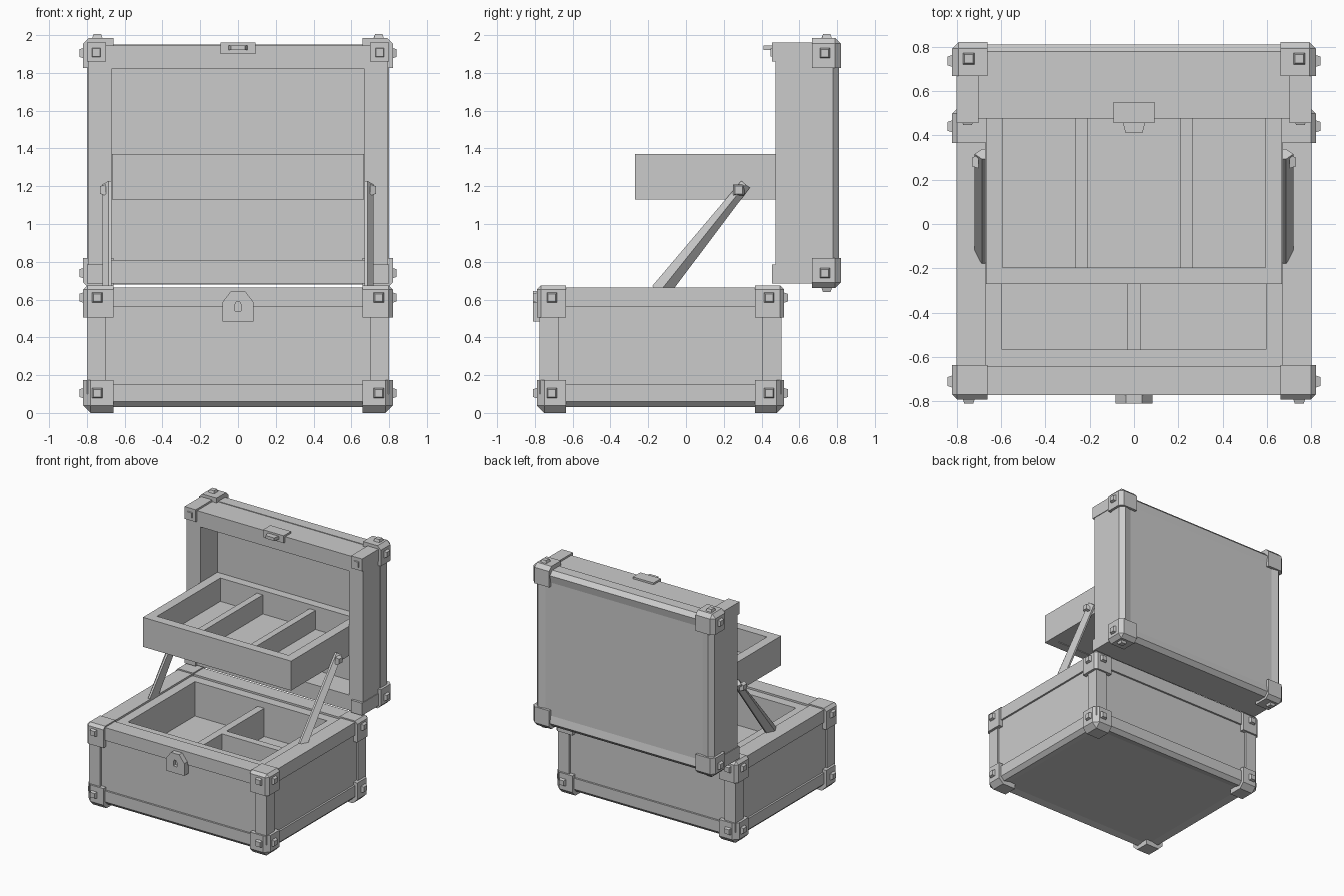
import bpy, bmesh, math
from mathutils import Vector, Matrix

if "Cube" in bpy.data.objects:
    bpy.data.objects.remove(bpy.data.objects["Cube"])

grey = bpy.data.materials.new("plain_grey")
grey.use_nodes = True
grey.diffuse_color = (0.6, 0.6, 0.6, 1)
grey.node_tree.nodes["Principled BSDF"].inputs["Base Color"].default_value = (0.6, 0.6, 0.6, 1)


def finish(name, bm):
    bmesh.ops.recalc_face_normals(bm, faces=bm.faces)
    mesh = bpy.data.meshes.new(name)
    bm.to_mesh(mesh)
    bm.free()
    mesh.materials.append(grey)
    ob = bpy.data.objects.new(name, mesh)
    bpy.context.collection.objects.link(ob)
    return ob


def add_box(bm, lo, hi):
    lo, hi = Vector(lo), Vector(hi)
    m = Matrix.Translation((lo + hi) / 2) @ Matrix.Diagonal((*(hi - lo), 1))
    return bmesh.ops.create_cube(bm, size=1, matrix=m)["verts"]


def boxes(name, *pairs):
    bm = bmesh.new()
    for lo, hi in pairs:
        add_box(bm, lo, hi)
    return finish(name, bm)


def frame(name, lo, hi, t, axis):
    """Four walls of thickness t around an opening that runs along axis."""
    a, b = [i for i in range(3) if i != axis]
    parts = []
    for k, other in ((a, b), (b, None)):
        for low in (True, False):
            l, h = list(lo), list(hi)
            if low:
                h[k] = l[k] + t
            else:
                l[k] = h[k] - t
            if other is not None:
                l[other] += t
                h[other] -= t
            parts.append((l, h))
    return boxes(name, *parts)


def slab(name, lo, hi, normal, chamfer, border):
    """Solid plate whose face along normal is chamfered and has a sunk panel."""
    bm = bmesh.new()
    add_box(bm, lo, hi)
    n = Vector(normal)
    bm.normal_update()
    face = max(bm.faces, key=lambda f: f.normal.dot(n))
    bmesh.ops.bevel(bm, geom=list(face.edges), offset=chamfer, segments=1, affect='EDGES')
    bm.normal_update()
    face = max(bm.faces, key=lambda f: f.calc_center_median().dot(n))
    bmesh.ops.inset_region(bm, faces=[face], thickness=border)
    bmesh.ops.translate(bm, verts=face.verts, vec=-n * 0.012)
    return finish(name, bm)


def cap(name, lo, hi, out, chamfer):
    """Corner block, chamfered on the three edges at its outer corner."""
    bm = bmesh.new()
    verts = add_box(bm, lo, hi)
    tip = max(verts, key=lambda v: v.co.dot(Vector(out)))
    bmesh.ops.bevel(bm, geom=list(tip.link_edges), offset=chamfer, segments=1, affect='EDGES')
    return finish(name, bm)


def stud(name, pos, direction):
    """Square tapered rivet pointing along direction."""
    bm = bmesh.new()
    d = Vector(direction)
    r = math.sqrt(2)
    turn = d.to_track_quat('Z', 'Y').to_matrix().to_4x4()
    m = Matrix.Translation(Vector(pos) + d * 0.005) @ turn @ Matrix.Rotation(math.pi / 4, 4, 'Z')
    bmesh.ops.create_cone(bm, cap_ends=True, segments=4, radius1=0.03 * r,
                          radius2=0.02 * r, depth=0.03, matrix=m)
    return finish(name, bm)


def prism(name, points, to_3d, depth):
    """Extrude a flat outline along the vector depth."""
    bm = bmesh.new()
    f = bm.faces.new([bm.verts.new(to_3d(*p)) for p in points])
    ext = bmesh.ops.extrude_face_region(bm, geom=[f])["geom"]
    bmesh.ops.translate(bm, verts=[v for v in ext if isinstance(v, bmesh.types.BMVert)], vec=depth)
    return finish(name, bm)


# Base: plinth, wall panels and top rim
slab("base_bottom", (-.8, -.77, .03), (.8, .5, .15), (0, 0, -1), .03, .08)
frame("base_walls", (-.785, -.755, .15), (.785, .485, .56), .115, 2)
frame("base_rim", (-.8, -.77, .56), (.8, .5, .665), .13, 2)

# Base inner tray with dividers
frame("base_tray_walls", (-.67, -.64, .34), (.67, .37, .65), .075, 2)
boxes("base_tray_floor", ((-.6, -.57, .34), (.6, .3, .37)))
boxes("base_tray_dividers", ((-.03, -.565, .36), (.03, .295, .6)),
      ((.03, -.25, .36), (.595, -.19, .6)))

# Lid: back plate and walls standing open
slab("lid_back", (-.8, .69, .68), (.8, .81, 1.95), (0, 1, 0), .033, .085)
frame("lid_walls", (-.795, .475, .685), (.795, .69, 1.945), .125, 1)

# Corner posts, caps and rivets, mirrored left and right
for side, s in (("left", 1), ("right", -1)):
    def span(a, b):
        return min(s * a, s * b), max(s * a, s * b)

    x0, x1 = span(.66, .82)
    p0, p1 = span(.7, .8)
    for end, d, edge in (("front", -1, -.79), ("back", 1, .52)):
        tag = f"{side}_{end}"
        y0, y1 = sorted((edge, edge - d * .155))
        q0, q1 = sorted((edge - d * .015, edge - d * .115))
        boxes(f"base_post_{tag}", ((p0, q0, .1), (p1, q1, .6)))
        for level, up, z0, z1, sz in (("lower", -1, 0, .175, .105), ("upper", 1, .505, .675, .61)):
            cap(f"base_cap_{level}_{tag}", (x0, y0, z0), (x1, y1, z1), (s, d, up),
                .04 if up < 0 else .022)
            stud(f"base_rivet_side_{level}_{tag}", (s * .82, edge - d * .08, sz), (s, 0, 0))
            stud(f"base_rivet_{level}_{tag}", (s * .745, edge, sz), (0, d, 0))
    for level, up, edge in (("lower", -1, .66), ("upper", 1, 1.985)):
        tag = f"{level}_{side}"
        z0, z1 = sorted((edge, edge - up * .16))
        b0, b1 = sorted((edge - up * .025, edge - up * .125))
        cap(f"lid_cap_{tag}", (x0, .667, z0), (x1, .82, z1), (s, 1, up), .03)
        boxes(f"lid_bracket_{tag}", ((p0, .455, b0), (p1, .68, b1)))
        stud(f"lid_rivet_side_{tag}", (s * .82, .735, edge - up * .08), (s, 0, 0))
        stud(f"lid_rivet_end_{tag}", (s * .745, .745, edge), (0, 0, up))
    stud(f"lid_rivet_front_{side}", (s * .75, .467, 1.908), (0, -1, 0))

    # Support arm: ridged bar with a pointed upper end
    low, high = Vector((0, -.14, .64)), Vector((0, .315, 1.21))
    along = (high - low).normalized()
    across = Vector((0, -along.z, along.y))
    section = [(.67, -.05), (.67, .05), (.685, .05), (.718, 0), (.685, -.05)]
    arm = prism(f"support_arm_{side}", section,
                lambda x, w: low + across * w + Vector((s * x, 0, 0)), high - low)
    for v in arm.data.vertices:
        w = (v.co - low).dot(across)
        if (v.co - low).dot(along) > .5 and abs(w) > .01:
            v.co -= across * w * .42
    stud(f"arm_pivot_{side}", (s * .71, .28, 1.18), (s, 0, 0)).scale = (1, 1, 1)

# Raised tray with dividers
frame("raised_tray_walls", (-.668, -.27, 1.13), (.668, .695, 1.37), .075, 2)
boxes("raised_tray_floor", ((-.6, -.2, 1.135), (.6, .63, 1.18)))
boxes("raised_tray_dividers", *[((x - .027, -.197, 1.17), (x + .027, .625, 1.335))
                                for x in (-.237, .237)])

# Lid clasp with tongue
boxes("clasp_plate", ((-.093, .455, 1.9), (.093, .55, 1.96)))
prism("clasp_tongue", [(-.05, .455), (-.038, .41), (.038, .41), (.05, .455)],
      lambda x, y: (x, y, 1.92), (0, 0, .025))

# Lock plate with a cut keyhole
outline = [(-.083, .485), (.083, .485), (.083, .585), (.037, .645), (-.037, .645), (-.083, .585)]
lock = prism("lock_plate", outline, lambda x, z: (x, -.81, z), (0, .06, 0))
hole = [(-.016, .54), (.016, .54), (.016, .575), (.008, .59), (-.008, .59), (-.016, .575)]
cutter = prism("keyhole_cutter", hole, lambda x, z: (x, -.83, z), (0, .05, 0))
cutter.hide_render = True
mod = lock.modifiers.new("keyhole", 'BOOLEAN')
mod.operation, mod.solver, mod.object = 'DIFFERENCE', 'EXACT', cutter
bpy.context.view_layer.objects.active = lock
bpy.ops.object.modifier_apply(modifier=mod.name)
bpy.data.objects.remove(cutter)
